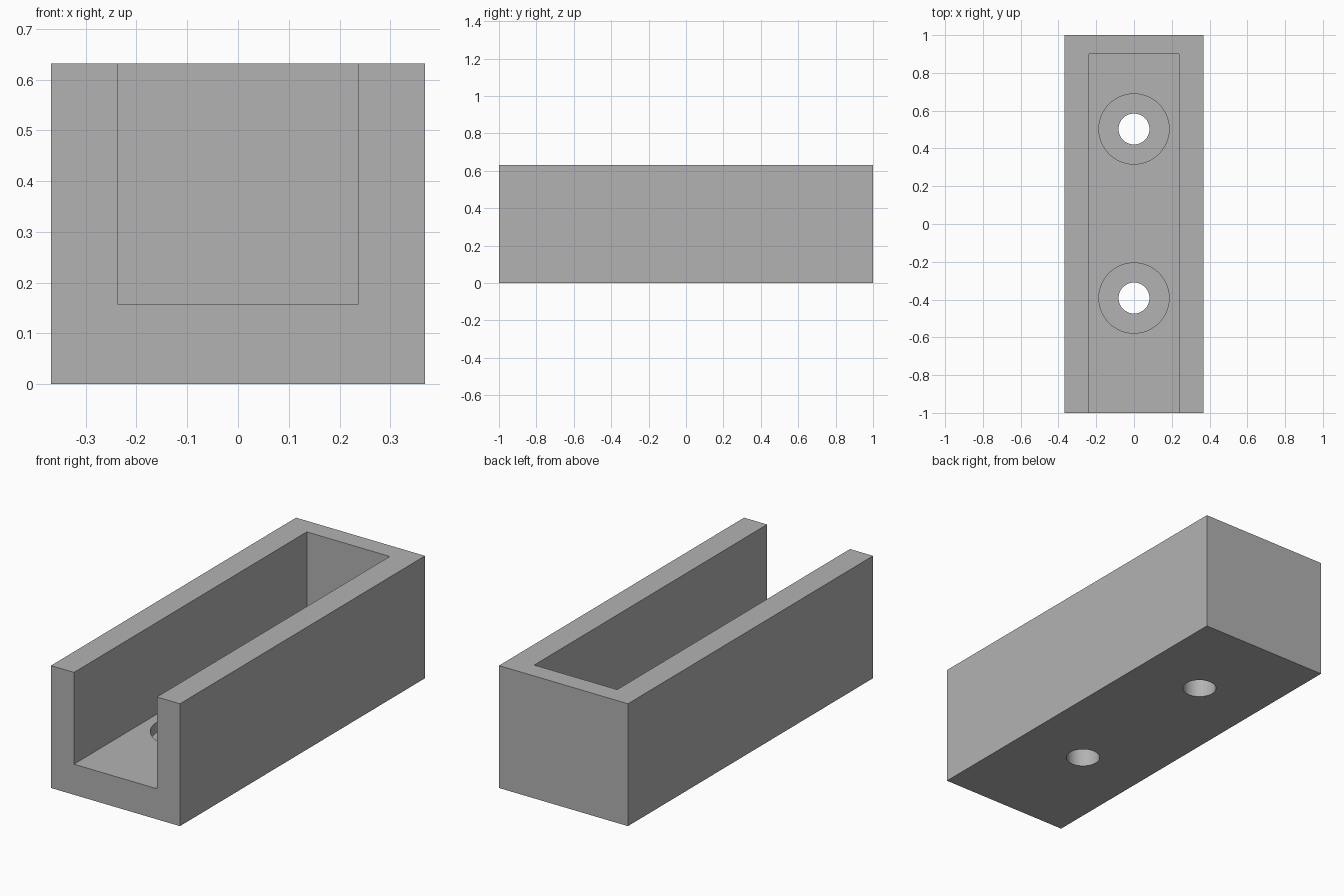
import bpy
import math

WIDTH, LENGTH, HEIGHT = 0.737, 2.0, 0.632
FLOOR = 0.158           # floor thickness under the channel
CHANNEL = 0.474         # channel width
BACK = 0.1              # end wall thickness
BORE_DEPTH = 0.053
OVER = 0.1              # cutter overshoot

if "Cube" in bpy.data.objects:
    bpy.data.objects.remove(bpy.data.objects["Cube"], do_unlink=True)

grey = bpy.data.materials.new("plain grey")
grey.use_nodes = True
colour = (0.448, 0.448, 0.448, 1)
grey.diffuse_color = colour
grey.node_tree.nodes["Principled BSDF"].inputs["Base Color"].default_value = colour


def box(name, low, high):
    mid = [(a + b) / 2 for a, b in zip(low, high)]
    bpy.ops.mesh.primitive_cube_add(size=1, location=mid)
    obj = bpy.context.object
    obj.name = name
    obj.scale = [b - a for a, b in zip(low, high)]
    bpy.ops.object.transform_apply(location=True, rotation=False, scale=True)
    return obj


def cylinder(name, radius, y, bottom, top):
    bpy.ops.mesh.primitive_cylinder_add(
        vertices=64, radius=radius, depth=top - bottom,
        location=(0, y, (bottom + top) / 2))
    bpy.context.object.name = name
    return bpy.context.object


def cut(target, cutter):
    cutter.hide_render = True
    mod = target.modifiers.new("cut", "BOOLEAN")
    mod.operation = "DIFFERENCE"
    mod.solver = "EXACT"
    mod.object = cutter
    bpy.ops.object.select_all(action="DESELECT")
    bpy.context.view_layer.objects.active = target
    target.select_set(True)
    bpy.ops.object.modifier_apply(modifier=mod.name)
    bpy.data.objects.remove(cutter, do_unlink=True)


# Solid block
body = box("channel_bracket", (-WIDTH / 2, -LENGTH / 2, 0),
           (WIDTH / 2, LENGTH / 2, HEIGHT))
body.data.materials.append(grey)

# Channel open at the top and front
cut(body, box("channel_cutter", (-CHANNEL / 2, -LENGTH / 2 - OVER, FLOOR),
              (CHANNEL / 2, LENGTH / 2 - BACK, HEIGHT + OVER)))

# Counterbored screw holes through the floor
for y in (-0.392, 0.503):
    cut(body, cylinder("bore_cutter", 0.186, y, FLOOR - BORE_DEPTH, FLOOR + OVER))
    cut(body, cylinder("hole_cutter", 0.082, y, -OVER, FLOOR + OVER))

# Smooth hole walls, sharp edges elsewhere
bpy.context.view_layer.objects.active = body
body.select_set(True)
bpy.ops.object.shade_smooth_by_angle(angle=math.radians(30))
